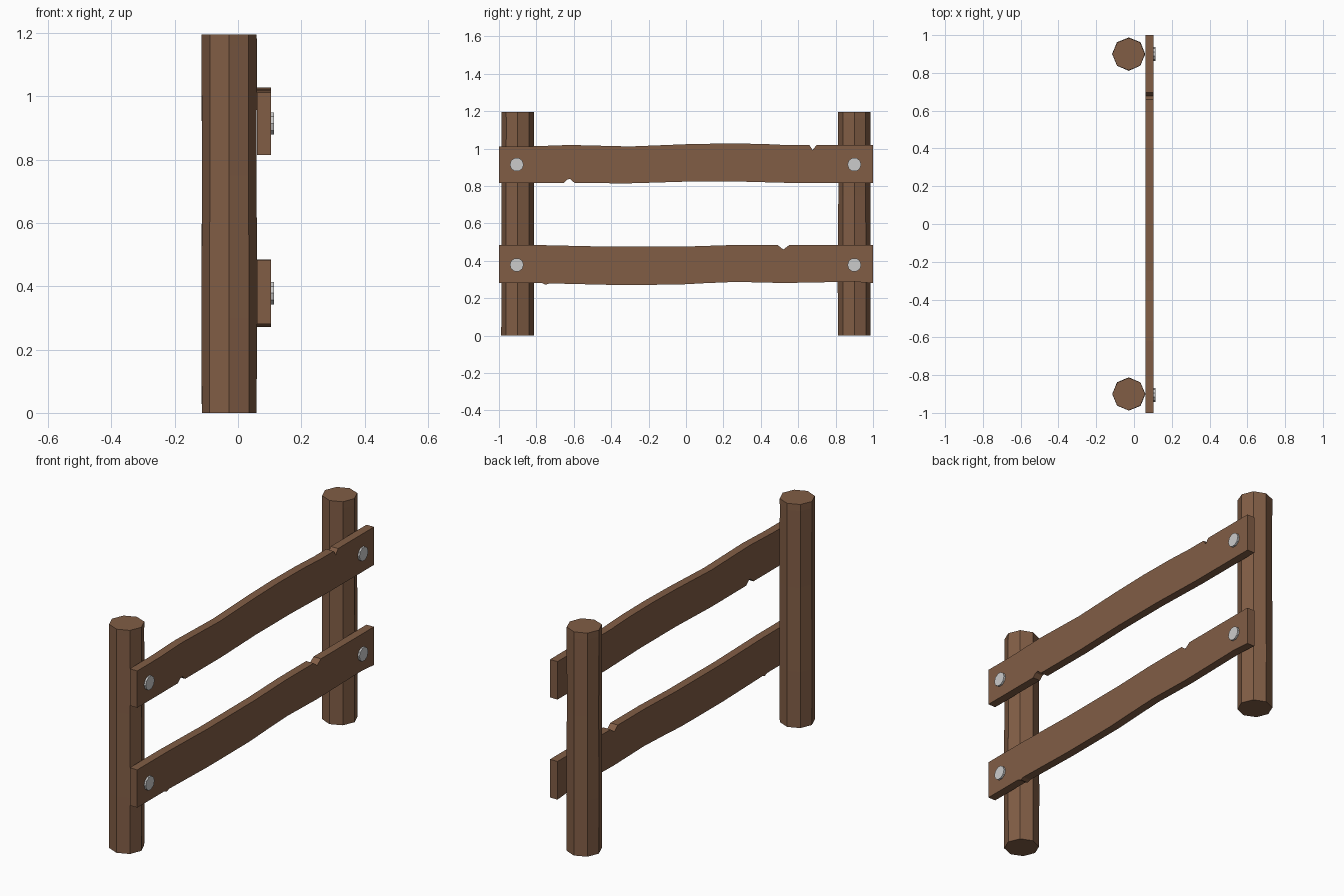
import bpy, bmesh, math, random

if "Cube" in bpy.data.objects:
    bpy.data.objects.remove(bpy.data.objects["Cube"])

random.seed(4)
wood = bpy.data.materials.new("brown_wood")
wood.diffuse_color = (0.22, 0.11, 0.06, 1)
wood.use_nodes = True
wood.node_tree.nodes["Principled BSDF"].inputs["Base Color"].default_value = wood.diffuse_color


def finish(name, bm, mat=None):
    bmesh.ops.recalc_face_normals(bm, faces=bm.faces[:])
    me = bpy.data.meshes.new(name)
    bm.to_mesh(me)
    bm.free()
    if mat:
        me.materials.append(mat)
    ob = bpy.data.objects.new(name, me)
    bpy.context.collection.objects.link(ob)
    return ob


def post(name, y):
    # Eight-sided log, very slightly uneven along its height
    bm = bmesh.new()
    rings = []
    for z, r in ((0, 0.087), (0.3, 0.088), (0.75, 0.086), (1.16, 0.087), (1.195, 0.086)):
        ring = []
        for i in range(8):
            a = i * math.pi / 4
            rr = r + random.uniform(-0.001, 0.001)
            ring.append(bm.verts.new((-0.028 + rr * math.cos(a), y + rr * math.sin(a), z)))
        rings.append(ring)
    for lo, hi in zip(rings, rings[1:]):
        for i in range(8):
            j = (i + 1) % 8
            bm.faces.new((lo[i], lo[j], hi[j], hi[i]))
    bm.faces.new(rings[0][::-1])
    bm.faces.new(rings[-1])
    finish(name, bm, wood)


def rail(name, top, bottom):
    # Wavy board outline in the y-z plane, extruded to board thickness
    bm = bmesh.new()
    outline = bottom + top[::-1]
    face = bm.faces.new([bm.verts.new((0.06, y, z)) for y, z in outline])
    ext = bmesh.ops.extrude_face_region(bm, geom=[face], use_keep_orig=True)
    moved = [g for g in ext["geom"] if isinstance(g, bmesh.types.BMVert)]
    bmesh.ops.translate(bm, verts=moved, vec=(0.044, 0, 0))
    finish(name, bm, wood)


def bolt(name, y, z):
    # Bolt head on the outer face of the rail
    bpy.ops.mesh.primitive_cylinder_add(vertices=10, radius=0.037, depth=0.04,
                                        location=(0.094, y, z),
                                        rotation=(0, math.pi / 2, 0))
    bpy.context.object.name = name


# Posts
post("front_post", -0.9)
post("back_post", 0.9)

# Rails with split notches
rail("upper_rail",
     [(-1, 1.012), (-0.82, 1.012), (-0.62, 1.019), (-0.3, 1.011), (0, 1.023), (0.2, 1.027),
      (0.4, 1.025), (0.55, 1.018), (0.66, 1.018), (0.677, 0.992), (0.697, 1.018), (1, 1.018)],
     [(-1, 0.815), (-0.655, 0.815), (-0.635, 0.834), (-0.62, 0.838), (-0.595, 0.815),
      (-0.3, 0.814), (0, 0.823), (0.3, 0.823), (0.6, 0.815), (1, 0.815)])
rail("lower_rail",
     [(-1, 0.483), (-0.75, 0.483), (-0.4, 0.475), (0, 0.476), (0.25, 0.484), (0.49, 0.484),
      (0.52, 0.46), (0.552, 0.484), (1, 0.484)],
     [(-1, 0.281), (-0.77, 0.281), (-0.75, 0.272), (-0.73, 0.279), (-0.4, 0.271),
      (-0.05, 0.272), (0.1, 0.28), (0.27, 0.287), (0.52, 0.281), (0.9, 0.288), (1, 0.28)])

# Bolts
for side, y in (("front", -0.905), ("back", 0.9)):
    for level, z in (("upper", 0.914), ("lower", 0.378)):
        bolt(f"{side}_{level}_bolt", y, z)
